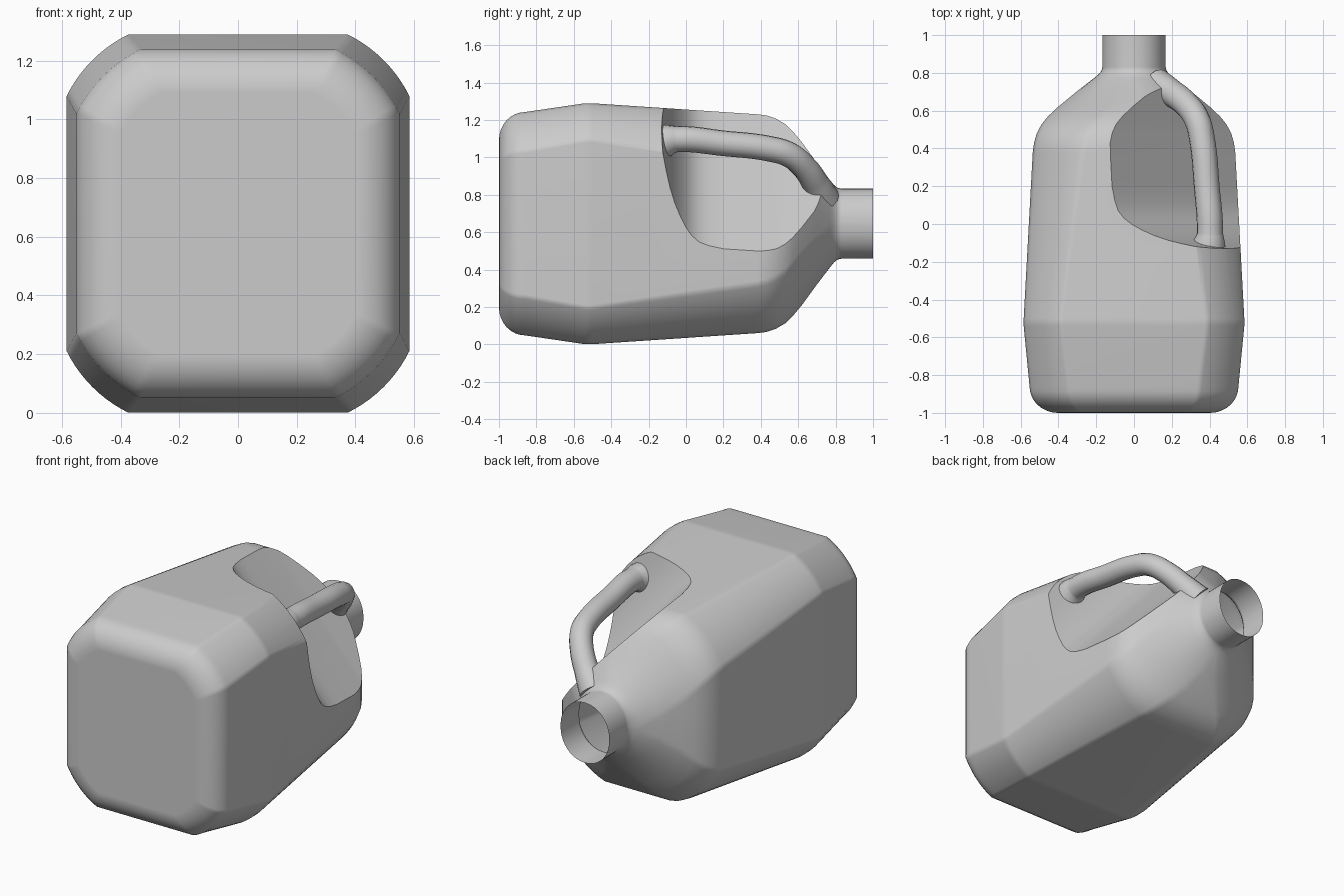
import bpy, bmesh, math
from mathutils import Vector

cube = bpy.data.objects.get("Cube")
if cube:
    bpy.data.objects.remove(cube, do_unlink=True)

plastic = bpy.data.materials.new("grey plastic")
plastic.use_nodes = True
plastic.diffuse_color = (0.6, 0.6, 0.6, 1)
plastic.node_tree.nodes["Principled BSDF"].inputs["Base Color"].default_value = (0.6, 0.6, 0.6, 1)

AXIS_Z = 0.645


def section(y, hx, hz, c, bulge, n=10):
    """Ring at depth y: a rectangle whose corner cuts bulge from flat to round."""
    cx, cz = min(c, 0.96 * hx), min(c, 0.96 * hz)
    ring = []
    for q in range(4):
        sx, sz = (1, -1, -1, 1)[q], (1, 1, -1, -1)[q]
        for i in range(n + 1):
            t = i / n if q % 2 == 0 else 1 - i / n
            a = t * math.pi / 2
            u = bulge * math.cos(a) + (1 - bulge) * (1 - t)
            v = bulge * math.sin(a) + (1 - bulge) * t
            ring.append((sx * (hx - cx + cx * u), y, AXIS_Z + sz * (hz - cz + cz * v)))
    return ring


def loft(name, rings):
    """Closed solid skinned through rings of equal length."""
    bm = bmesh.new()
    loops = [[bm.verts.new(p) for p in r] for r in rings]
    count = len(loops[0])
    for a, b in zip(loops, loops[1:]):
        for i in range(count):
            j = (i + 1) % count
            bm.faces.new((a[i], a[j], b[j], b[i]))
    bm.faces.new(loops[0])
    bm.faces.new(loops[-1])
    bmesh.ops.recalc_face_normals(bm, faces=bm.faces)
    mesh = bpy.data.meshes.new(name)
    bm.to_mesh(mesh)
    bm.free()
    mesh.materials.append(plastic)
    obj = bpy.data.objects.new(name, mesh)
    bpy.context.collection.objects.link(obj)
    return obj


def activate(obj):
    bpy.ops.object.select_all(action='DESELECT')
    obj.select_set(True)
    bpy.context.view_layer.objects.active = obj


# Jug body: rounded base, belly, shoulder and neck
rings = []
for i in range(9):
    a = (1 - i / 8) * math.pi / 2
    inset = 0.15 * (1 - math.cos(a))
    rings.append(section(-0.86 - 0.14 * math.sin(a), 0.553 - inset, 0.597 - inset,
                         0.22 - 0.5 * inset, 0.4))
for y, hx, hz, c, bulge in [
        (-0.54, 0.584, 0.644, 0.21, 0.4), (-0.50, 0.584, 0.644, 0.21, 0.4),
        (0.38, 0.536, 0.585, 0.28, 0.45), (0.43, 0.529, 0.579, 0.285, 0.5),
        (0.48, 0.515, 0.562, 0.29, 0.5), (0.53, 0.488, 0.533, 0.295, 0.55),
        (0.57, 0.455, 0.495, 0.3, 0.6), (0.62, 0.402, 0.435, 0.3, 0.65),
        (0.70, 0.305, 0.325, 0.27, 0.8), (0.77, 0.215, 0.233, 0.3, 0.95),
        (0.79, 0.19, 0.208, 0.3, 1), (0.81, 0.173, 0.192, 0.3, 1),
        (0.83, 0.168, 0.187, 0.3, 1), (1.0, 0.168, 0.187, 0.3, 1)]:
    rings.append(section(y, hx, hz, c, bulge))
body = loft("jug_body", rings)

# Grip recess: slanted floor with a curved end wall, cut from the upper corner
normal = Vector((0.74, 0, 0.67)).normalized()
along = Vector((-normal.z, 0, normal.x))
floor = Vector((0.18, 0, 0.885))
profile = [(0.95, -0.02), (0.5, -0.005), (0.2, 0.02), (0.12, 0.035), (0.07, 0.05),
           (0.03, 0.075), (0, 0.105), (-0.03, 0.145), (-0.06, 0.195), (-0.085, 0.25),
           (-0.105, 0.31), (-0.13, 0.4), (-0.16, 0.8), (0.95, 0.8)]
cutter = loft("recess_cutter", [
    [floor + normal * u + along * s + Vector((0, y, 0)) for y, u in profile]
    for s in (-1.2, 1.2)])
cutter.hide_render = True
activate(body)
cut = body.modifiers.new("recess", 'BOOLEAN')
cut.operation = 'DIFFERENCE'
cut.solver = 'EXACT'
cut.object = cutter
bpy.ops.object.modifier_apply(modifier=cut.name)
bpy.data.objects.remove(cutter, do_unlink=True)

# Open the mouth of the neck
bm = bmesh.new()
bm.from_mesh(body.data)
mouth = [f for f in bm.faces if f.calc_center_median().y > 0.999]
bmesh.ops.delete(bm, geom=mouth, context='FACES_ONLY')
bm.to_mesh(body.data)
bm.free()

# Handle: tube along the missing corner, flared where it meets the body
curve = bpy.data.curves.new("handle", 'CURVE')
curve.dimensions = '3D'
curve.bevel_depth = 0.068
curve.bevel_resolution = 6
curve.resolution_u = 8
curve.use_fill_caps = True
path = [(0.37, -0.21, 1.05, 1.5), (0.395, -0.12, 1.085, 1.35), (0.402, -0.05, 1.097, 1.02),
        (0.385, 0.2, 1.075, 1), (0.36, 0.45, 1.045, 1), (0.335, 0.55, 1.015, 1),
        (0.28, 0.63, 0.95, 1), (0.205, 0.69, 0.865, 1.05), (0.12, 0.735, 0.775, 1.3)]
spline = curve.splines.new('BEZIER')
spline.bezier_points.add(len(path) - 1)
for point, (x, y, z, r) in zip(spline.bezier_points, path):
    point.co = (x, y, z)
    point.radius = r
    point.handle_left_type = point.handle_right_type = 'AUTO'
handle = bpy.data.objects.new("handle", curve)
bpy.context.collection.objects.link(handle)
activate(handle)
bpy.ops.object.convert(target='MESH')
handle = bpy.context.view_layer.objects.active
handle.data.materials.clear()
handle.data.materials.append(plastic)

# Smooth shading that keeps the broad panels flat
for obj in (body, handle):
    activate(obj)
    bpy.ops.object.shade_smooth_by_angle(angle=math.radians(32))
    weighted = obj.modifiers.new("panel normals", 'WEIGHTED_NORMAL')
    weighted.keep_sharp = True
